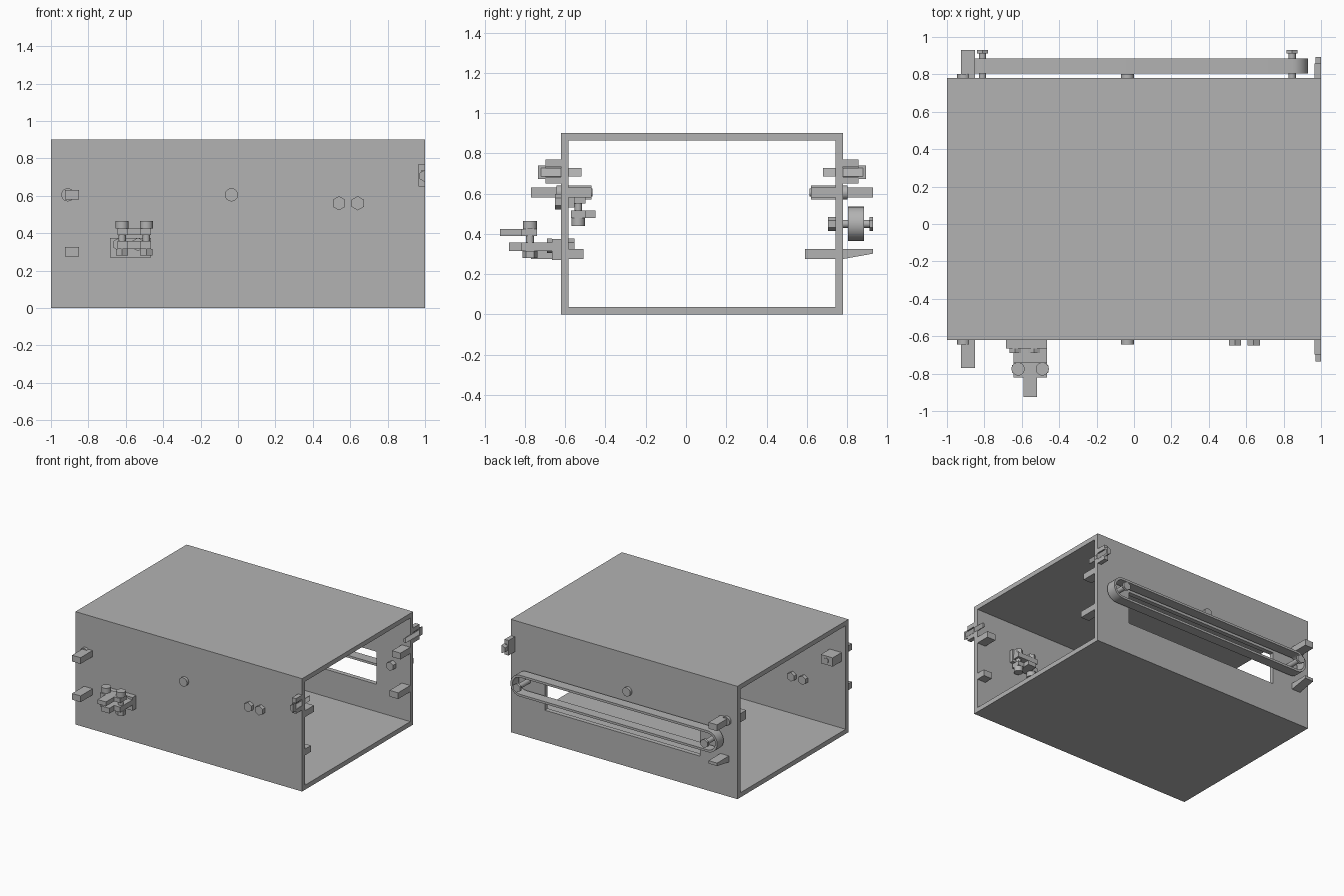
import bpy, bmesh, math
from mathutils import Vector, Matrix

if "Cube" in bpy.data.objects:
    bpy.data.objects.remove(bpy.data.objects["Cube"])

grey = bpy.data.materials.new("plain_grey")
grey.diffuse_color = (0.45, 0.45, 0.45, 1)
grey.use_nodes = True
grey.node_tree.nodes["Principled BSDF"].inputs["Base Color"].default_value = grey.diffuse_color


def finish(name, bm, cut_x=None):
    # cut_x trims everything beyond that x, leaving a closed face
    if cut_x is not None:
        r = bmesh.ops.bisect_plane(bm, geom=bm.verts[:] + bm.edges[:] + bm.faces[:],
                                   plane_co=(cut_x, 0, 0), plane_no=(1, 0, 0), clear_outer=True)
        edges = [e for e in r["geom_cut"] if isinstance(e, bmesh.types.BMEdge)]
        bmesh.ops.holes_fill(bm, edges=edges)
    bmesh.ops.recalc_face_normals(bm, faces=bm.faces[:])
    me = bpy.data.meshes.new(name)
    bm.to_mesh(me)
    bm.free()
    me.materials.append(grey)
    ob = bpy.data.objects.new(name, me)
    bpy.context.collection.objects.link(ob)
    return ob


def box(name, x, y, z):
    bm = bmesh.new()
    size = Vector((x[1] - x[0], y[1] - y[0], z[1] - z[0]))
    mid = Vector((sum(x) / 2, sum(y) / 2, sum(z) / 2))
    bmesh.ops.create_cube(bm, size=1, matrix=Matrix.Translation(mid) @ Matrix.Diagonal((*size, 1)))
    return finish(name, bm)


def rod(name, a, b, r, sides=24, cut_x=None):
    a, b = Vector(a), Vector(b)
    bm = bmesh.new()
    rot = (b - a).to_track_quat('Z', 'Y').to_matrix().to_4x4()
    bmesh.ops.create_cone(bm, cap_ends=True, segments=sides, radius1=r, radius2=r,
                          depth=(b - a).length, matrix=Matrix.Translation((a + b) / 2) @ rot)
    ob = finish(name, bm, cut_x)
    if sides > 8:
        for p in ob.data.polygons:
            p.use_smooth = len(p.vertices) == 4
        for e in ob.data.edges:
            u, v = (ob.data.vertices[i].co for i in e.vertices)
            e.use_edge_sharp = abs((u - v).normalized().dot((b - a).normalized())) < 0.5
    return ob


def yrod(name, x, z, y0, y1, r, sides=24, cut_x=None):
    return rod(name, (x, y0, z), (x, y1, z), r, sides, cut_x)


# Rectangular tube body, open at both x ends
F, B, T, W = -0.62, 0.78, 0.9, 0.037
box("floor", (-1, 1), (F, B), (0, W))
box("roof", (-1, 1), (F, B), (T - W, T))
box("front_wall", (-1, 1), (F, F + W), (W, T - W))

# Back wall around a long window
X0, X1, Z0, Z1 = -0.67, 0.70, 0.255, 0.515
yb = (B - W, B)
box("back_wall_low", (-1, 1), yb, (W, Z0))
box("back_wall_high", (-1, 1), yb, (Z1, T - W))
box("back_wall_left", (-1, X0), yb, (Z0, Z1))
box("back_wall_right", (X1, 1), yb, (Z0, Z1))

# Belt loop around two shafts
LX, RX, CZ, R = -0.81, 0.845, 0.45, 0.085


def loop(r, n=16):
    pts = [(RX + r * math.cos(t), CZ + r * math.sin(t))
           for t in (-math.pi / 2 + math.pi * i / n for i in range(n + 1))]
    pts += [(LX - r * math.cos(t), CZ - r * math.sin(t))
            for t in (-math.pi / 2 + math.pi * i / n for i in range(n + 1))]
    return pts


bm = bmesh.new()
rings = [[bm.verts.new((x, y, z)) for x, z in loop(r)]
         for r, y in ((R, 0.805), (R, 0.885), (R - 0.018, 0.885), (R - 0.018, 0.805))]
n = len(rings[0])
for k in range(4):
    a, b = rings[k], rings[(k + 1) % 4]
    for i in range(n):
        f = bm.faces.new((a[i], a[(i + 1) % n], b[(i + 1) % n], b[i]))
        f.smooth = k in (0, 2)
belt = finish("belt", bm)
for e in belt.data.edges:
    u, v = (belt.data.vertices[i].co for i in e.vertices)
    e.use_edge_sharp = abs(u.y - v.y) < 0.01

for x in (LX, RX):
    yrod("belt_shaft", x, CZ, 0.705, 0.915, 0.02)
    yrod("belt_shaft_cap", x, CZ, 0.912, 0.93, 0.035, 6)
    yrod("belt_shaft_nut", x, CZ, 0.705, B - W, 0.035, 6)

# Side blocks and round screw heads, front and back
for out, inn, end, lo_in, sgn in ((F, F + W, -0.77, -0.51, -1), (B, B - W, 0.93, 0.59, 1)):
    side = "front" if sgn < 0 else "back"
    hi_in = -0.47 if sgn < 0 else 0.62
    box(side + "_upper_block", (-0.925, -0.85), sorted((out, end)), (0.58, 0.63))
    low = box(side + "_lower_block", (-0.925, -0.85), sorted((out, end)), (0.275, 0.325))
    if sgn > 0:
        for v in low.data.vertices:        # sloped underside at the tip
            if v.co.y > 0.9 and v.co.z < 0.3:
                v.co.z = 0.302
    box(side + "_inner_upper_block", (0.925, 1.0), sorted((inn, hi_in)), (0.58, 0.63))
    box(side + "_inner_lower_block", (0.925, 1.0), sorted((inn, lo_in)), (0.275, 0.325))
    box(side + "_inner_bracket", (-0.965, -0.86), sorted((inn, hi_in)), (0.57, 0.64))
    yrod(side + "_bracket_pin", -0.91, 0.605, hi_in, hi_in - sgn * 0.006, 0.02)
    for x in (-0.91, -0.035):
        yrod(side + "_screw_head", x, 0.605, out, out + sgn * 0.023, 0.035)
    # half clip trimmed flush with the right end
    for z in ((0.65, 0.683), (0.735, 0.77)):
        box(side + "_clip_jaw", (0.965, 1.0), sorted((out, out + sgn * 0.078)), z)
    box(side + "_clip_back", (0.965, 0.98), sorted((out, out + sgn * 0.078)), (0.683, 0.735))
    yrod(side + "_clip_pin", 1.0, 0.706, out - sgn * 0.1, out + sgn * 0.1, 0.02, 24, 1.0)
    yrod(side + "_clip_head", 1.0, 0.706, out + sgn * 0.078, out + sgn * 0.114, 0.033, 6, 1.0)

# Outer latch on the front wall
C = -0.555
box("latch_base", (-0.685, -0.465), (-0.665, F), (0.27, 0.375))
box("latch_arm", (-0.645, -0.465), (-0.82, -0.665), (0.315, 0.357))
box("latch_lower_tongue", (C - 0.037, C + 0.037), (-0.88, -0.82), (0.315, 0.357))
box("latch_upper_plate", (-0.645, -0.465), (-0.82, -0.74), (0.39, 0.425))
box("latch_upper_tongue", (C - 0.037, C + 0.037), (-0.925, -0.82), (0.39, 0.425))
for x in (-0.62, -0.49):
    rod("latch_bolt", (x, -0.775, 0.28), (x, -0.775, 0.43), 0.02)
    rod("latch_bolt_head", (x, -0.775, 0.425), (x, -0.775, 0.465), 0.035)
    rod("latch_bolt_nut", (x, -0.775, 0.28), (x, -0.775, 0.315), 0.038, 6)
for x in (-0.635, -0.535):
    yrod("latch_screw", x, 0.34, -0.69, -0.665, 0.036, 6)
    yrod("latch_inner_nut", x, 0.34, F + W, -0.555, 0.036, 6)

# Inner latch on the inside of the front wall
C = 0.59
box("inner_latch_base", (0.49, 0.69), (F + W, -0.555), (0.53, 0.63))
box("inner_latch_arm", (0.5, 0.68), (-0.555, -0.50), (0.55, 0.59))
box("inner_latch_plate", (0.5, 0.68), (-0.57, -0.50), (0.48, 0.515))
box("inner_latch_tongue", (C - 0.037, C + 0.037), (-0.50, -0.45), (0.48, 0.515))
for x in (0.53, 0.65):
    rod("inner_latch_bolt", (x, -0.535, 0.46), (x, -0.535, 0.61), 0.018)
    rod("inner_latch_head", (x, -0.535, 0.44), (x, -0.535, 0.48), 0.033)
    rod("inner_latch_nut", (x, -0.535, 0.59), (x, -0.535, 0.625), 0.034, 6)
for x in (0.54, 0.64):
    yrod("front_hex_head", x, 0.56, -0.65, F, 0.038, 6)
